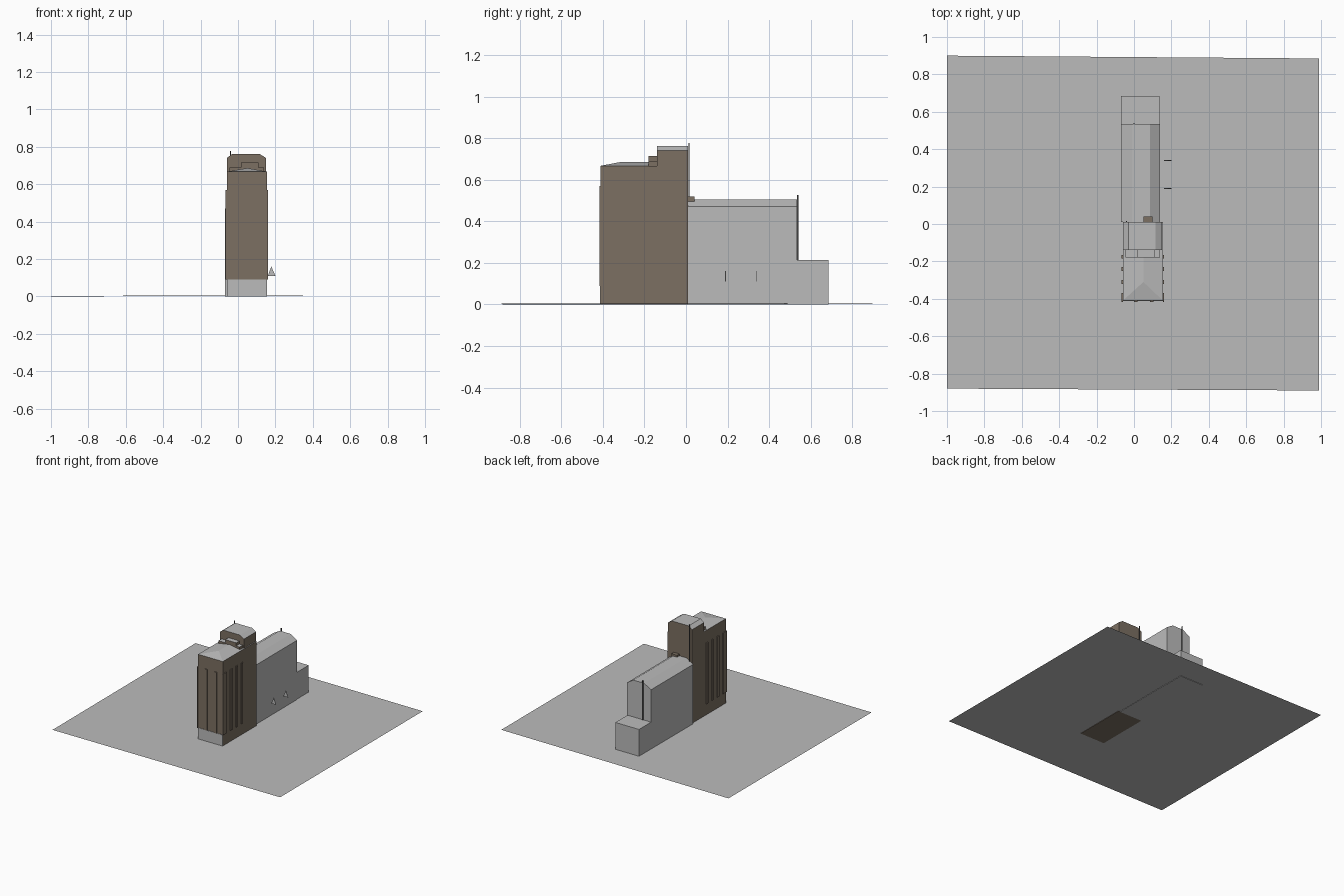
import bpy
import bmesh

cube = bpy.data.objects.get("Cube")
if cube:
    bpy.data.objects.remove(cube, do_unlink=True)


def make_material(name, color):
    mat = bpy.data.materials.new(name)
    mat.use_nodes = True
    mat.diffuse_color = (*color, 1)
    mat.node_tree.nodes["Principled BSDF"].inputs["Base Color"].default_value = (*color, 1)
    return mat


GREY = make_material("light grey", (0.5, 0.5, 0.5))
BROWN = make_material("warm brown", (0.2, 0.16, 0.122))
DARK = make_material("dark grey", (0.05, 0.05, 0.05))


def build(name, verts, faces, mats, grey_tops=False):
    """Flat shaded mesh; upward faces can take the second material."""
    mesh = bpy.data.meshes.new(name)
    bm = bmesh.new()
    points = [bm.verts.new(v) for v in verts]
    for face in faces:
        bm.faces.new([points[i] for i in face])
    bmesh.ops.recalc_face_normals(bm, faces=bm.faces)
    bm.normal_update()
    for face in bm.faces:
        if grey_tops and face.normal.z > 0.1:
            face.material_index = 1
    bm.to_mesh(mesh)
    bm.free()
    for mat in mats:
        mesh.materials.append(mat)
    obj = bpy.data.objects.new(name, mesh)
    bpy.context.collection.objects.link(obj)
    return obj


def prism(name, profile, y0, y1, mats, grey_tops=False):
    """Extrude an x/z profile along y."""
    n = len(profile)
    verts = [(x, y, z) for y in (y0, y1) for x, z in profile]
    faces = [list(range(n)), list(range(n, 2 * n))]
    faces += [[i, (i + 1) % n, (i + 1) % n + n, i + n] for i in range(n)]
    return build(name, verts, faces, mats, grey_tops)


def box(name, xs, ys, zs, mats, grey_tops=False):
    (a, b), (c, d) = xs, zs
    return prism(name, [(a, c), (b, c), (b, d), (a, d)], *ys, mats, grey_tops)


def gable_block(name, x0, x1, t0, t1, z0, z1, z2, y0, y1, mats, grey_tops=False):
    """Block whose two upper long edges are chamfered."""
    profile = [(x0, z0), (x1, z0), (x1, z1), (t1, z2), (t0, z2), (x0, z1)]
    return prism(name, profile, y0, y1, mats, grey_tops)


# Ground sheet, very slightly skewed
build("ground", [(-1, -0.88, 0), (0.99, -0.89, 0.005), (0.99, 0.885, 0.005), (-1, 0.9, 0.003)],
      [(0, 1, 2, 3)], [GREY])

# Rear wing and low annex
gable_block("rear_wing", -0.07, 0.14, -0.01, 0.085, 0, 0.47, 0.505, 0.01, 0.535, [GREY])
box("rear_annex", (-0.07, 0.136), (0.535, 0.685), (0, 0.215), [GREY])

# Main tower with pale front base
L, R, F, TOP = -0.06, 0.155, -0.41, 0.667
box("tower", (L, R), (F, 0.01), (0, TOP), [BROWN, GREY], True)
box("front_base", (L, R), (F - 0.003, F), (0, 0.09), [GREY])

# Shallow hipped roof
build("tower_roof",
      [(L, F, TOP), (R, F, TOP), (R, -0.18, TOP), (L, -0.18, TOP),
       (0.05, -0.31, 0.686), (0.05, -0.18, 0.686)],
      [(0, 1, 4), (1, 2, 5, 4), (3, 0, 4, 5), (2, 3, 5)], [GREY])

# Stepped roof blocks and upper tower
box("lower_roof_step", (-0.045, 0.14), (-0.18, -0.14), (0.66, 0.69), [BROWN, GREY], True)
box("upper_roof_step", (0.015, 0.11), (-0.18, -0.14), (0.69, 0.715), [BROWN, GREY], True)
gable_block("upper_tower", L, 0.15, -0.03, 0.115, 0.66, 0.74, 0.762, -0.14, 0.01,
            [BROWN, GREY], True)
box("roof_hatch", (0.05, 0.1), (0.01, 0.04), (0.49, 0.52), [BROWN])

# Pilasters on the front and both sides
heights = (0.09, 0.57)
for x in (0, 0.085):
    box("front_pilaster", (x, x + 0.02), (F - 0.007, F), heights, [BROWN])
for side, x0, x1 in (("right", L - 0.006, L), ("left", R, R + 0.006)):
    box(side + "_corner_pilaster", (x0, x1), (F - 0.007, -0.37), heights, [BROWN])
    for y in (-0.32, -0.25, -0.185):
        box(side + "_pilaster", (x0, x1), (y, y + 0.02), heights, [BROWN])

# Thin masts
for name, x, y, z0, z1 in (("tower_mast", -0.04, 0.014, 0.47, 0.777),
                           ("wing_mast", 0, 0.538, 0.215, 0.527)):
    box(name, (x - 0.003, x + 0.003), (y - 0.003, y + 0.003), (z0, z1), [DARK])

# Triangular wall fins
for y in (0.19, 0.34):
    prism("wall_fin", [(0.16, 0.11), (0.2, 0.11), (0.178, 0.16)], y - 0.002, y + 0.002, [GREY])
